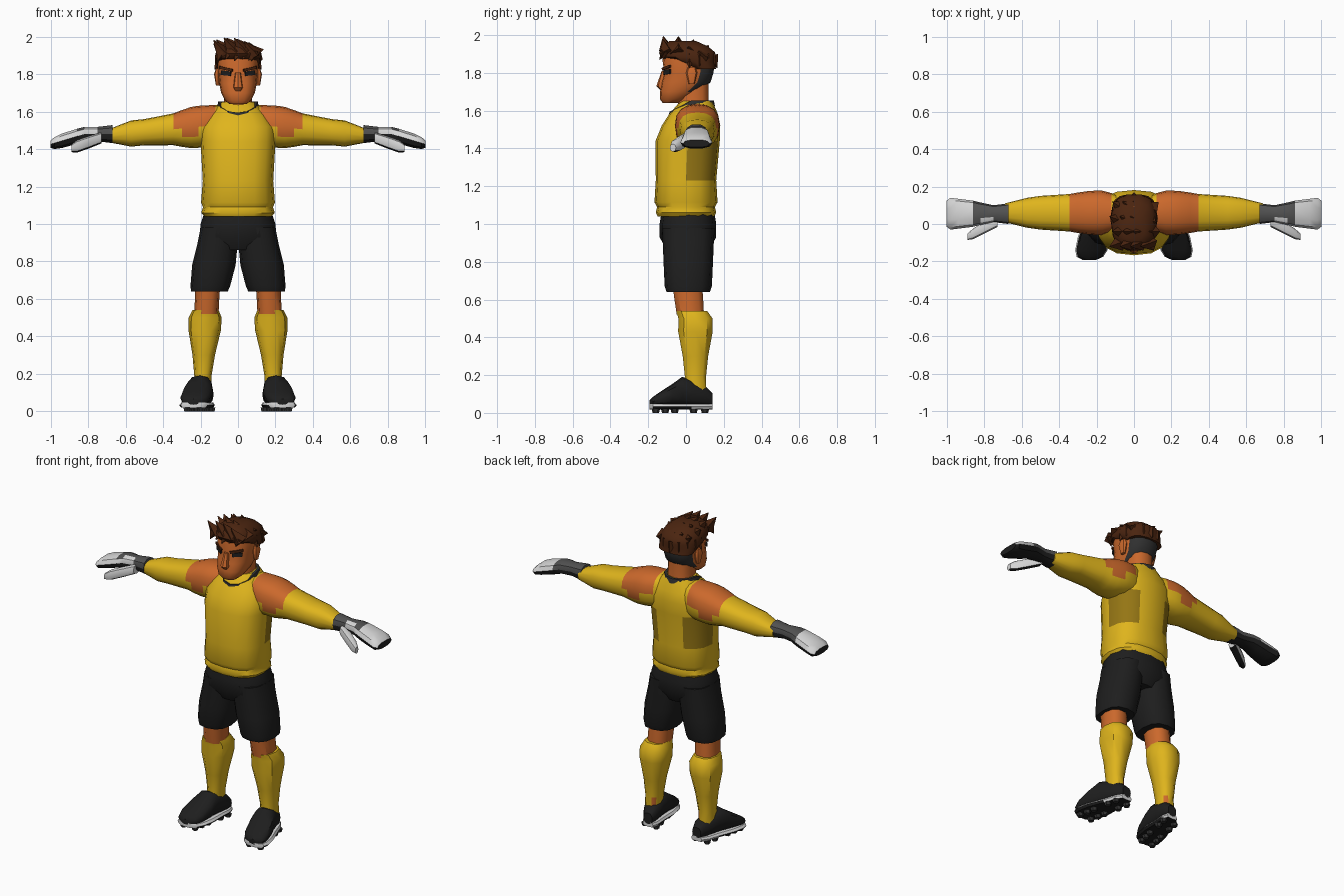
import bpy, bmesh, math
from mathutils import Matrix, Vector

cube = bpy.data.objects.get("Cube")
if cube:
    bpy.data.objects.remove(cube, do_unlink=True)


def material(name, r, g, b):
    m = bpy.data.materials.new(name)
    m.use_nodes = True
    m.diffuse_color = (r, g, b, 1)
    node = next(n for n in m.node_tree.nodes if n.type == 'BSDF_PRINCIPLED')
    node.inputs["Base Color"].default_value = (r, g, b, 1)
    node.inputs["Roughness"].default_value = .8
    return m


def neutral(name, value):
    return material(name, value, value, value)


SKIN = material("skin_orange", .6, .14, .025)
YELLOW = material("shirt_yellow", .74, .46, .012)
OLIVE = material("shirt_dark_yellow", .3, .18, .007)
HAIR = material("hair_brown", .07, .018, .005)
BLACK = neutral("black_cloth", .013)
FADE = neutral("short_hair_grey", .03)
GREY = neutral("cuff_grey", .085)
WHITE = neutral("glove_white", .68)


def finish(name, bm, materials, rule=None, mirror=False, smooth=True):
    """Turn a bmesh into an object; the rule picks a material slot for each face."""
    bmesh.ops.recalc_face_normals(bm, faces=bm.faces)
    bm.normal_update()
    if rule:
        for face in bm.faces:
            face.material_index = int(rule(face.calc_center_median(), face.normal))
    mesh = bpy.data.meshes.new(name)
    bm.to_mesh(mesh)
    bm.free()
    for m in materials:
        mesh.materials.append(m)
    ob = bpy.data.objects.new(name, mesh)
    bpy.context.collection.objects.link(ob)
    if mirror:
        ob.modifiers.new("Mirror", 'MIRROR')
    if smooth:
        bpy.ops.object.select_all(action='DESELECT')
        ob.select_set(True)
        bpy.context.view_layer.objects.active = ob
        bpy.ops.object.shade_smooth_by_angle(angle=math.radians(40))


def bridge(bm, rings, closed=False):
    loops = [[bm.verts.new(point) for point in ring] for ring in rings]
    pairs = list(zip(loops, loops[1:]))
    if closed:
        pairs.append((loops[-1], loops[0]))
    else:
        bm.faces.new(loops[0])
        bm.faces.new(loops[-1])
    for near, far in pairs:
        for i in range(len(near)):
            bm.faces.new((near[i - 1], near[i], far[i], far[i - 1]))


def rounded(value, power):
    return math.copysign(abs(value) ** power, value)


def loft(name, axis, rows, centre, materials, sides=12, power=.8, rule=None, mirror=False):
    """Rows hold position and two half sizes; centre(position, half) places each ring."""
    rings = []
    for position, half_a, half_b in rows:
        a, b = centre(position, half_b)
        ring = []
        for i in range(sides):
            angle = math.tau * i / sides
            point = [a + half_a * rounded(math.cos(angle), power),
                     b + half_b * rounded(math.sin(angle), power)]
            point.insert("xyz".index(axis), position)
            ring.append(point)
        rings.append(ring)
    bm = bmesh.new()
    bridge(bm, rings)
    finish(name, bm, materials, rule, mirror)


# Shirt body with darker underarm panels, overhanging its hem
loft("shirt_body", 'z', [
    (1.04, .18, .15), (1.06, .196, .16), (1.09, .187, .153), (1.115, .197, .167),
    (1.23, .188, .16), (1.44, .2, .17), (1.52, .2, .155), (1.58, .16, .13), (1.65, .09, .085)],
    lambda z, half: (0, max(0, z - 1.4) * .22), [YELLOW, OLIVE], sides=16,
    rule=lambda c, n: abs(c.x) > .1 and c.y > .02 and 1.23 < c.z < 1.44)


# Sleeves with pointed orange shoulder panels
def shoulder_rule(c, n):
    return .1 < c.x < .345 and c.z > 1.47 + .6 * abs(c.x - .26)


loft("sleeve", 'x', [
    (.06, .085, .1), (.12, .105, .108), (.17, .118, .11), (.21, .118, .112), (.25, .115, .11),
    (.3, .108, .098), (.345, .1, .085), (.5, .09, .07), (.57, .08, .07), (.69, .05, .035)],
    lambda x, half: (.06, 1.54 - x / 10), [YELLOW, SKIN], sides=16, mirror=True,
    rule=shoulder_rule)

# V-neck collar band, dipping at the front
bm = bmesh.new()
sections = []
rise = Vector((0, 0, .014))
for i in range(12):
    angle = math.tau * i / 12
    c, s = math.cos(angle), math.sin(angle)
    p = Vector((.1 * c, .03 + .112 * s, 1.64 - .06 * max(0, -s)))
    out = Vector((c, s, 0)) * .011
    sections.append([p + out - rise, p + out / 2 + rise, p - out + rise, p - out - rise])
bridge(bm, sections, closed=True)
finish("collar", bm, [FADE])

# Shorts
loft("shorts_hips", 'z', [(1.06, .18, .14), (1, .2, .15), (.93, .205, .15), (.86, .16, .11)],
     lambda z, half: (0, .01), [BLACK])
loft("shorts_leg", 'z', [(.98, .1, .14), (.9, .107, .135), (.78, .116, .13),
                         (.67, .106, .125), (.64, .098, .115)],
     lambda z, half: (.1 + .17 * max(0, .95 - z), .012), [BLACK], mirror=True)

# Legs and socks, with bare skin at the inner heel
loft("knee", 'z', [(.72, .07, .08), (.62, .065, .08), (.52, .065, .075)],
     lambda z, half: (.195 - z / 20, .075 - z / 10), [SKIN], sides=10, mirror=True)
loft("sock", 'z', [(.54, .07, .085), (.5, .088, .094), (.43, .086, .095),
                   (.3, .06, .07), (.19, .046, .058), (.1, .046, .06)],
     lambda z, half: (.195 - z / 25, .05 - max(0, z - .5) / 2), [YELLOW, SKIN], sides=10,
     mirror=True, rule=lambda c, n: c.z < .18 and n.x < -.2 and n.y > .2)


# Boots, soles and studs, with toes turned outward
def foot_line(y):
    return .2 - y / 5


boot = [(.14, .03, .035), (.1, .05, .055), (.03, .06, .07), (-.02, .07, .078), (-.07, .08, .06),
        (-.14, .08, .037), (-.175, .065, .025), (-.192, .03, .016)]
loft("boot", 'y', boot, lambda y, half: (foot_line(y), .035 + half), [BLACK], mirror=True)
loft("sole", 'y', [(y, width + .006, .015) for y, width, height in boot],
     lambda y, half: (foot_line(y), .033), [WHITE, BLACK], sides=8, power=.4, mirror=True,
     rule=lambda c, n: n.z < -.5)
bm = bmesh.new()
for y in (.1, .04, -.06, -.11, -.16):
    for side in (-.04, .04):
        bmesh.ops.create_cone(bm, cap_ends=True, segments=6, radius1=.017, radius2=.022, depth=.02,
                              matrix=Matrix.Translation((foot_line(y) + side, y, .01)))
finish("studs", bm, [FADE], mirror=True, smooth=False)


# Gloves: dark palm and fingertips, grey wrist, pale fingers
def glove_rule(c, n):
    if n.z < -.1 or c.x > .995:
        return 2
    return c.x > .86 or (c.x > .76 and n.y < -.4)


loft("glove", 'x', [
    (.67, .055, .05), (.75, .045, .04), (.82, .06, .04), (.86, .07, .042),
    (.94, .08, .04), (.98, .085, .033), (1, .07, .02)],
    lambda x, half: (.055, 1.48 - .3 * max(0, x - .82)), [GREY, WHITE, BLACK],
    sides=10, mirror=True, rule=glove_rule)
loft("thumb", 'x', [(.73, .035, .03), (.8, .032, .033), (.86, .028, .033), (.89, .016, .02)],
     lambda x, half: (.42 - .55 * x, 1.715 - .35 * x), [WHITE, BLACK], sides=8, mirror=True,
     rule=lambda c, n: n.z < -.5)

# Neck and head with a close-cropped back
loft("neck", 'z', [(1.58, .085, .09), (1.65, .075, .08), (1.76, .075, .08)],
     lambda z, half: (0, .04), [SKIN])
loft("head", 'z', [
    (1.64, .045, .04), (1.66, .07, .07), (1.7, .09, .1), (1.75, .1, .13),
    (1.8, .105, .13), (1.87, .11, .14), (1.92, .1, .12), (1.95, .06, .08)],
    lambda z, half: (0, .015 - .75 * max(0, 1.77 - z)), [SKIN, FADE], sides=16,
    rule=lambda c, n: c.y > .05 and c.z > 1.72)
loft("ear", 'z', [(1.74, .01, .015), (1.8, .02, .03), (1.83, .01, .02)],
     lambda z, half: (.108, .03), [SKIN], sides=8, mirror=True)
loft("nose", 'z', [(1.81, .014, .012), (1.73, .028, .04), (1.71, .02, .02)],
     lambda z, half: (0, -.117), [SKIN], sides=8)


# Eyes and eyebrows as thin plates turned to follow the face
def face_plate(name, place, width, height, tilt, colour):
    bm = bmesh.new()
    turn = Matrix.Rotation(.55, 4, 'Z') @ Matrix.Rotation(tilt, 4, 'Y')
    size = Matrix.Diagonal((width, .009, height, 1))
    bmesh.ops.create_cube(bm, size=1, matrix=Matrix.Translation(place) @ turn @ size)
    finish(name, bm, [colour], mirror=True, smooth=False)


face_plate("eye", (.064, -.099, 1.805), .06, .024, -.1, BLACK)
face_plate("eyebrow", (.063, -.104, 1.828), .08, .014, -.2, HAIR)

# Hair cap, longer over the forehead and sloping down to the back
loft("hair_cap", 'z', [
    (1.82, .112, .066), (1.86, .124, .11), (1.885, .124, .145),
    (1.91, .12, .15), (1.94, .105, .125), (1.97, .06, .07)],
    lambda z, half: (0, .01 + 1.2 * max(0, 1.89 - z) - .4 * max(0, z - 1.9)), [HAIR], sides=14)

# Swept tufts on the crown, around the nape and over the forehead
bm = bmesh.new()


def tuft(base, tip, radius):
    base, tip = Vector(base), Vector(tip)
    direction = tip - base
    turn = direction.to_track_quat('Z', 'Y').to_matrix().to_4x4()
    bmesh.ops.create_cone(bm, cap_ends=True, segments=4, radius1=radius, radius2=.002,
                          depth=direction.length,
                          matrix=Matrix.Translation((base + tip) / 2) @ turn)


for row in range(4):
    y = -.1 + row * .06
    for column in range(4):
        x = -.075 + column * .055 + (row % 2) * .015
        z = 1.93 - 2.5 * x * x - 2 * (y + .03) ** 2
        tuft((x, y, z), (x - .055, y - .02 + row * .02, min(1.998, z + .075 - row * .012)), .045)
for i in range(9):
    angle = math.radians(25 * i - 10)
    c, s = math.cos(angle), math.sin(angle)
    tuft((.095 * c, .04 + s / 10, 1.89), (.125 * c, .04 + .125 * s, 1.825 + (i % 2) * .012), .032)
for i in range(5):
    x = -.09 + i * .045
    tuft((x, -.11, 1.92), (x - .02, -.14 + abs(x) / 5, 1.87 + (i % 2) * .01), .03)
finish("hair_tufts", bm, [HAIR], smooth=False)
